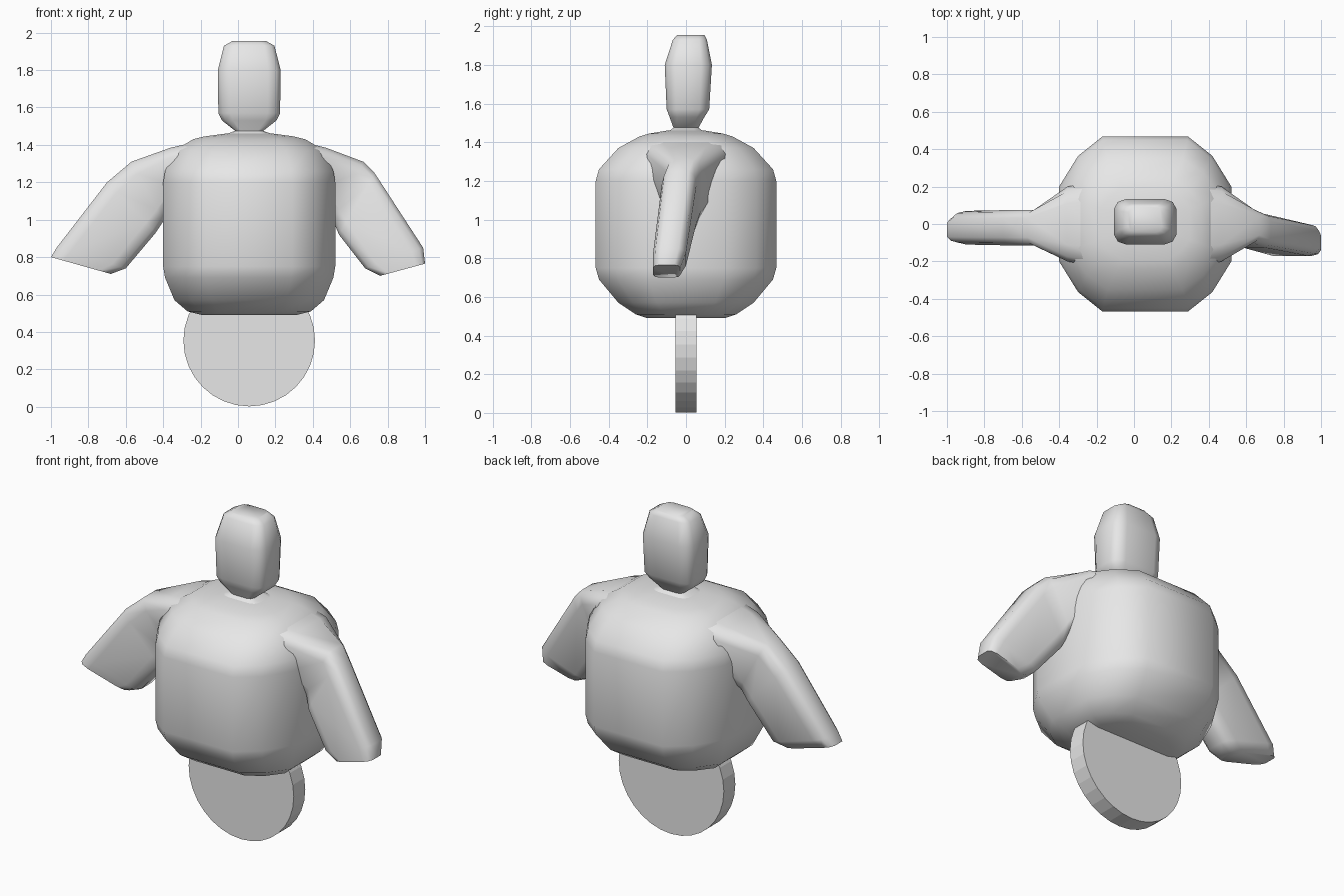
import bpy, bmesh, math
from mathutils import Vector

cube = bpy.data.objects.get("Cube")
if cube:
    bpy.data.objects.remove(cube, do_unlink=True)

# One plain clay grey for the whole figure
grey = bpy.data.materials.new("clay grey")
grey.use_nodes = True
grey.diffuse_color = (0.8, 0.8, 0.8, 1)
grey.node_tree.nodes["Principled BSDF"].inputs["Base Color"].default_value = (0.8, 0.8, 0.8, 1)

CX = 0.06  # the trunk sits slightly off centre


def outline(a, b, c):
    """Twelve-sided rounded square: side point, corner point, front point."""
    quarter = [(1, a), (b, b), (c, 1)]
    half = quarter + [(-x, y) for x, y in reversed(quarter)]
    return half + [(-x, -y) for x, y in half]


ROUND = outline(0.43, 0.78, 0.5)
BOXY = outline(0.55, 0.87, 0.6)


def loft(name, rings, shape, smooth_angle=60):
    """Skin a list of (centre, u axis, v axis) rings and cap both ends."""
    bm = bmesh.new()
    loops = []
    for centre, u, v in rings:
        c, u, v = Vector(centre), Vector(u), Vector(v)
        loops.append([bm.verts.new(c + u * p + v * q) for p, q in shape])
    n = len(shape)
    for lo, hi in zip(loops, loops[1:]):
        for i in range(n):
            j = (i + 1) % n
            bm.faces.new((lo[i], lo[j], hi[j], hi[i]))
    bm.faces.new(loops[0][::-1])
    bm.faces.new(loops[-1])
    bmesh.ops.recalc_face_normals(bm, faces=bm.faces)
    mesh = bpy.data.meshes.new(name)
    bm.to_mesh(mesh)
    bm.free()
    mesh.materials.append(grey)
    obj = bpy.data.objects.new(name, mesh)
    bpy.context.collection.objects.link(obj)
    bpy.ops.object.select_all(action="DESELECT")
    obj.select_set(True)
    bpy.context.view_layer.objects.active = obj
    bpy.ops.object.shade_smooth_by_angle(angle=math.radians(smooth_angle))
    return obj


def stack(profile):
    """Level rings from (height, half width, half depth, y centre)."""
    return [((CX, y, z), (hx, 0, 0), (0, hy, 0)) for z, hx, hy, y in profile]


# Torso: rounded barrel with flattened sides
loft("torso", stack([
    (0.49, 0.25, 0.20, 0), (0.51, 0.33, 0.26, 0), (0.57, 0.40, 0.35, 0),
    (0.69, 0.45, 0.45, 0), (0.75, 0.46, 0.467, 0), (1.20, 0.46, 0.467, 0),
    (1.26, 0.45, 0.45, 0), (1.37, 0.40, 0.35, 0), (1.43, 0.30, 0.24, 0),
    (1.445, 0.24, 0.19, 0), (1.46, 0.13, 0.10, 0)]), ROUND)

# Head with its short neck
loft("head", stack([
    (1.43, 0.20, 0.13, 0), (1.455, 0.13, 0.09, 0), (1.475, 0.075, 0.065, 0),
    (1.53, 0.145, 0.09, 0.005), (1.57, 0.165, 0.11, 0.01),
    (1.80, 0.168, 0.122, 0.012), (1.93, 0.135, 0.088, 0.02),
    (1.955, 0.09, 0.07, 0.025)]), BOXY)


def arm(name, side, sections):
    """Rings spanning an upper and a lower edge point, given outward from the centre."""
    rings = []
    for ux, uz, lx, lz, y, hy in sections:
        up, low = Vector((side * ux, 0, uz)), Vector((side * lx, 0, lz))
        rings.append(((up + low) / 2 + Vector((0, y, 0)), (up - low) / 2, (0, hy, 0)))
    loft(name, rings, BOXY)


arm("right_arm", -1, [
    (0.12, 1.44, 0.15, 1.16, 0, 0.24), (0.36, 1.385, 0.34, 1.13, 0, 0.20),
    (0.57, 1.31, 0.40, 0.99, -0.02, 0.095), (0.70, 1.20, 0.44, 0.93, -0.02, 0.095),
    (0.97, 0.85, 0.60, 0.74, -0.02, 0.09), (1.00, 0.80, 0.68, 0.71, -0.03, 0.068)])

arm("left_arm", 1, [
    (0.24, 1.44, 0.27, 1.16, 0, 0.24), (0.47, 1.385, 0.46, 1.13, 0, 0.20),
    (0.67, 1.31, 0.51, 0.99, -0.01, 0.09), (0.73, 1.25, 0.54, 0.92, -0.035, 0.09),
    (0.99, 0.85, 0.68, 0.74, -0.085, 0.085), (1.00, 0.765, 0.76, 0.70, -0.10, 0.07)])

# Upright wheel under the torso
bpy.ops.mesh.primitive_cylinder_add(vertices=32, radius=0.352, depth=0.11,
                                    location=(CX, 0, 0.354),
                                    rotation=(math.pi / 2, 0, 0))
wheel = bpy.context.object
wheel.name = "wheel"
wheel.data.materials.append(grey)
